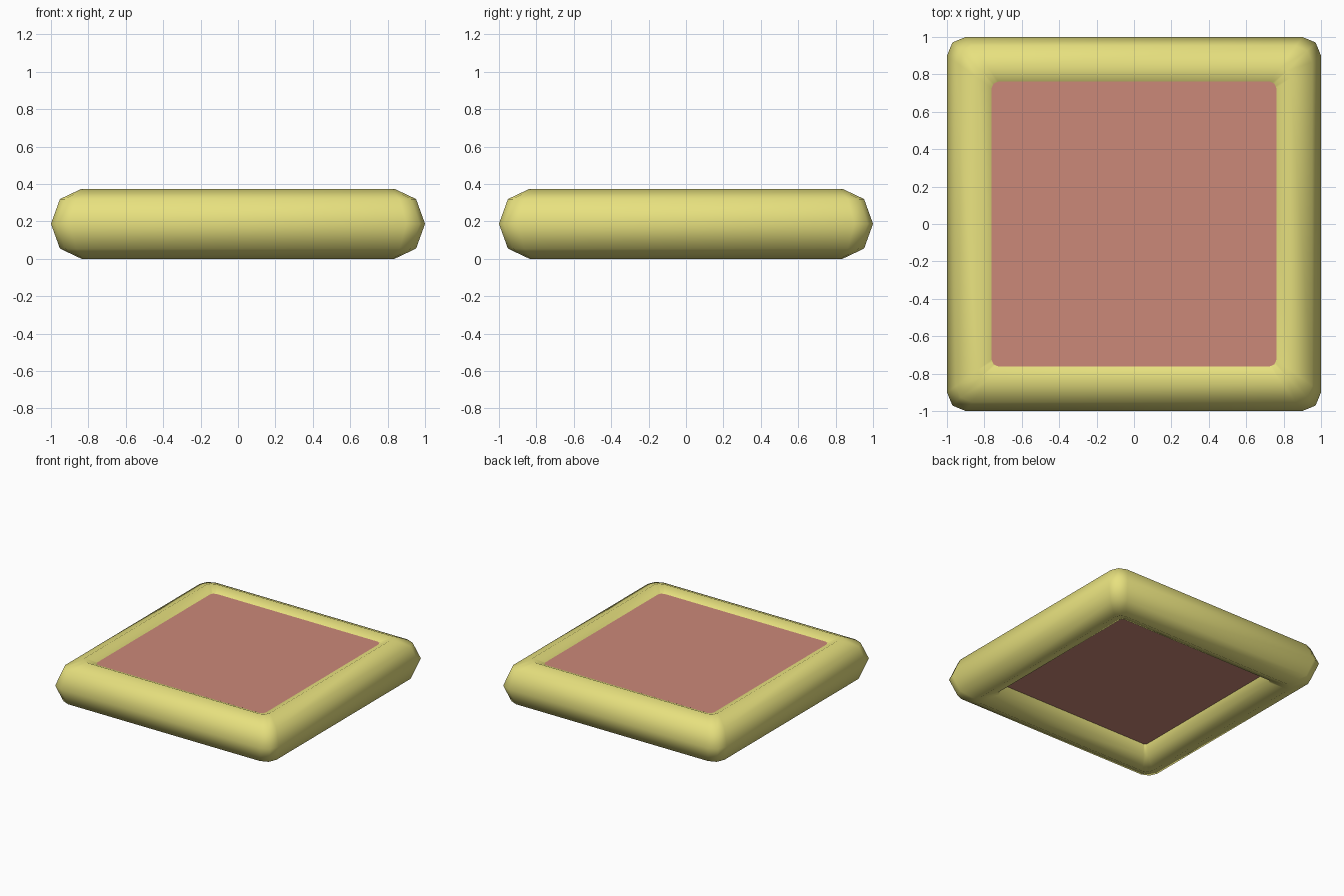
import bpy, bmesh, math

if "Cube" in bpy.data.objects:
    bpy.data.objects.remove(bpy.data.objects["Cube"])

C, RX, RZ = 0.837, 0.163, 0.187   # tube centre line, half width, half height


def material(name, rgb):
    m = bpy.data.materials.new(name)
    m.diffuse_color = (*rgb, 1)
    m.use_nodes = True
    m.node_tree.nodes["Principled BSDF"].inputs["Base Color"].default_value = m.diffuse_color
    return m


def ring_section(bm, w, z):
    """Square loop of half width w with two-segment rounded corners."""
    rho = 0.1 - 0.27 * (1 - w)
    loop = []
    for k in range(4):
        corner = math.radians(45 + 90 * k)
        cx = math.copysign(w - rho, math.cos(corner))
        cy = math.copysign(w - rho, math.sin(corner))
        for da in (-45, 0, 45):
            a = corner + math.radians(da)
            loop.append(bm.verts.new((cx + rho * math.cos(a),
                                      cy + rho * math.sin(a), z)))
    return loop


# Padded rim: eight-sided tube around a square
bm = bmesh.new()
loops = [ring_section(bm, C + RX * math.cos(i * math.pi / 4),
                      RZ + RZ * math.sin(i * math.pi / 4)) for i in range(8)]
for i in range(8):
    a, b = loops[i], loops[(i + 1) % 8]
    for j in range(12):
        n = (j + 1) % 12
        bm.faces.new((a[j], a[n], b[n], b[j]))
bmesh.ops.recalc_face_normals(bm, faces=bm.faces)
for f in bm.faces:
    f.smooth = True
mesh = bpy.data.meshes.new("padded_rim")
bm.to_mesh(mesh)
bm.free()
rim = bpy.data.objects.new("padded_rim", mesh)
bpy.context.collection.objects.link(rim)
mesh.materials.append(material("yellow", (0.80, 0.75, 0.21)))

# Flat cushion slab held inside the rim
Z0, Z1 = 0.13, 0.338
bpy.ops.mesh.primitive_cube_add(size=1, location=(0, 0, (Z0 + Z1) / 2))
slab = bpy.context.object
slab.name = "cushion_slab"
slab.scale = (1.58, 1.58, Z1 - Z0)
slab.data.materials.append(material("red", (0.60, 0.25, 0.19)))
